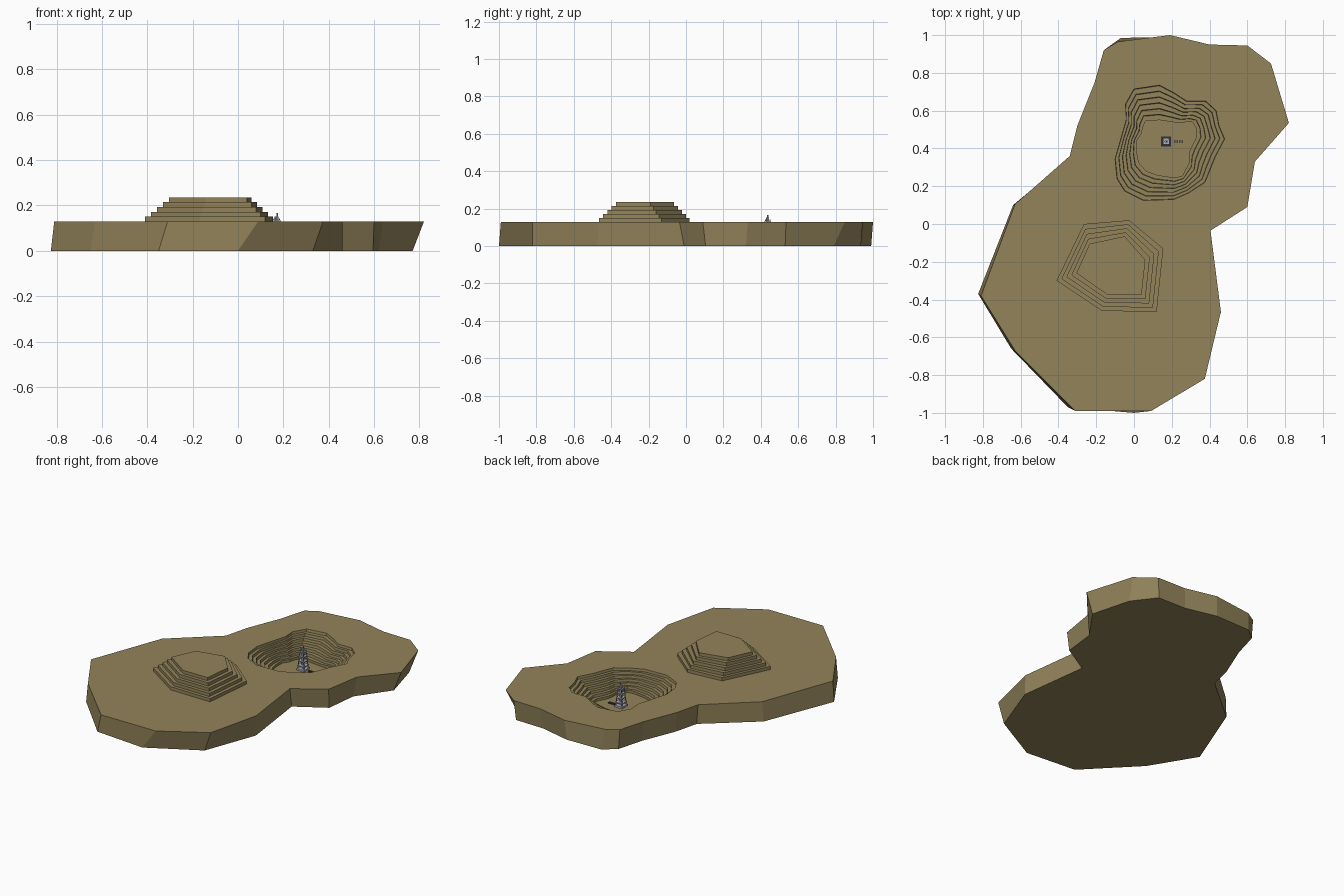
import bpy, bmesh
from mathutils import Vector

if "Cube" in bpy.data.objects:
    bpy.data.objects.remove(bpy.data.objects["Cube"], do_unlink=True)


def make_material(name, rgb):
    mat = bpy.data.materials.new(name)
    mat.use_nodes = True
    mat.diffuse_color = (*rgb, 1)
    mat.node_tree.nodes["Principled BSDF"].inputs["Base Color"].default_value = (*rgb, 1)
    return mat


earth = make_material("earth brown", (0.29, 0.23, 0.105))
steel = make_material("steel grey", (0.42, 0.43, 0.5))
dark = make_material("dark iron", (0.06, 0.055, 0.045))


def finish(bm, name, mat):
    bmesh.ops.recalc_face_normals(bm, faces=bm.faces)
    mesh = bpy.data.meshes.new(name)
    bm.to_mesh(mesh)
    bm.free()
    mesh.materials.append(mat)
    obj = bpy.data.objects.new(name, mesh)
    bpy.context.collection.objects.link(obj)
    return obj


def ring(bm, points, z):
    return [bm.verts.new((x, y, z)) for x, y in points]


def bridge(bm, a, b):
    for i in range(len(a)):
        j = (i + 1) % len(a)
        bm.faces.new((a[i], a[j], b[j], b[i]))


def blend(a, b, t):
    return [Vector(p).lerp(Vector(q), t) for p, q in zip(a, b)]


def terraces(bm, start, first, last, z0, z1, steps, slope=0.0):
    """Step a loop of vertices from one outline to another, up or down."""
    current = start
    for i in range(steps):
        z = z0 + (z1 - z0) * (i + 1) / steps
        wall = ring(bm, blend(first, last, min(1, (i + slope) / (steps - 1))), z)
        bridge(bm, current, wall)
        current = wall
        if i < steps - 1:
            tread = ring(bm, blend(first, last, (i + 1) / (steps - 1)), z)
            bridge(bm, current, tread)
            current = tread
    bm.faces.new(current)


TOP = 0.13
FLOOR = 0.012

# Ground outlines, upper and lower
ground_top = [(-.31, -.99), (.09, -.99), (.375, -.82), (.46, -.465), (.405, -.035),
              (.6, .09), (.64, .33), (.82, .535), (.725, .85), (.6, .945),
              (.4, .95), (.19, 1), (-.085, .965), (-.16, .92), (-.21, .745),
              (-.3, .52), (-.34, .36), (-.63, .105), (-.81, -.38), (-.63, -.67)]
ground_low = [(-.35, -.97), (0, -1), (.33, -.82), (.46, -.47), (.4, -.01),
              (.595, .105), (.62, .32), (.77, .53), (.7, .79), (.59, .935),
              (.39, .94), (.18, .99), (-.07, .985), (-.15, .92), (-.2, .74),
              (-.29, .52), (-.33, .36), (-.64, .1), (-.825, -.37), (-.65, -.66)]

# Pit outlines, rim and floor
pit_rim = [(.48, .45), (.45, .52), (.435, .6), (.38, .65), (.28, .65), (.21, .695),
           (.135, .735), (0, .715), (-.045, .635), (-.04, .555), (-.07, .45),
           (-.1, .345), (-.09, .24), (-.05, .175), (.05, .125), (.21, .13),
           (.29, .165), (.375, .22), (.4, .28), (.43, .355)]
pit_floor = [(.33, .46), (.33, .505), (.31, .54), (.28, .54), (.24, .535), (.2, .54),
             (.135, .55), (.06, .545), (.045, .505), (.04, .48), (.015, .44),
             (.015, .38), (.025, .325), (.065, .28), (.12, .26), (.215, .245),
             (.255, .255), (.29, .32), (.29, .37), (.3, .4)]

# Ground slab with the stepped pit
bm = bmesh.new()
low = ring(bm, ground_low, 0)
top = ring(bm, ground_top, TOP)
bridge(bm, low, top)
bm.faces.new(low)
rim = ring(bm, pit_rim, TOP)
terraces(bm, rim, pit_rim, pit_floor, TOP, FLOOR, 7, slope=0.1)
edges = []
for loop in (top, rim):
    for a, b in zip(loop, loop[1:] + loop[:1]):
        edges.append(bm.edges.get((a, b)))
bmesh.ops.triangle_fill(bm, edges=edges, use_beauty=True)
finish(bm, "ground_with_pit", earth)

# Stepped mound
mound_base = [(-.265, 0), (-.025, .02), (.155, -.13), (.12, -.465), (-.17, -.46), (-.41, -.3)]
mound_peak = [(-.235, -.105), (-.05, -.065), (.06, -.19), (.04, -.375), (-.14, -.375), (-.305, -.26)]
bm = bmesh.new()
terraces(bm, ring(bm, mound_base, TOP), mound_base, mound_peak, TOP, 0.235, 5)
finish(bm, "stepped_mound", earth)

# Mining rig standing in the pit
RIG = Vector((0.17, 0.437, FLOOR))


def box(name, center, size, mat):
    bm = bmesh.new()
    bmesh.ops.create_cube(bm, size=1)
    for v in bm.verts:
        v.co = Vector(c * s for c, s in zip(v.co, size)) + RIG + Vector(center)
    return finish(bm, name, mat)


def rod(name, start, end, radius, mat, sides=6):
    a, b = RIG + Vector(start), RIG + Vector(end)
    bm = bmesh.new()
    bmesh.ops.create_cone(bm, cap_ends=True, segments=sides, radius1=radius,
                          radius2=radius, depth=(b - a).length)
    turn = (b - a).to_track_quat("Z", "Y")
    for v in bm.verts:
        v.co = turn @ v.co + (a + b) / 2
    return finish(bm, name, mat)


box("rig_base", (0, 0, .006), (.054, .054, .012), steel)
for sx in (-1, 1):
    for sy in (-1, 1):
        rod("rig_leg", (sx * .024, sy * .024, 0), (sx * .012, sy * .012, .13), .003, steel, 4)
for level in range(4):
    z = .03 + level * .03
    half = .024 - .012 * z / .13
    box("rig_platform", (0, 0, z), (half * 2 + .008, half * 2 + .008, .006), steel)
rod("rig_drill_pipe", (0, 0, 0), (0, 0, .14), .008, steel, 8)
rod("rig_mast", (.003, 0, .13), (.003, 0, .155), .003, steel)

# Low track beside the rig
for i in range(4):
    box("track_plate", (.046 + i * .013, 0, .003), (.009, .016, .006), dark)
